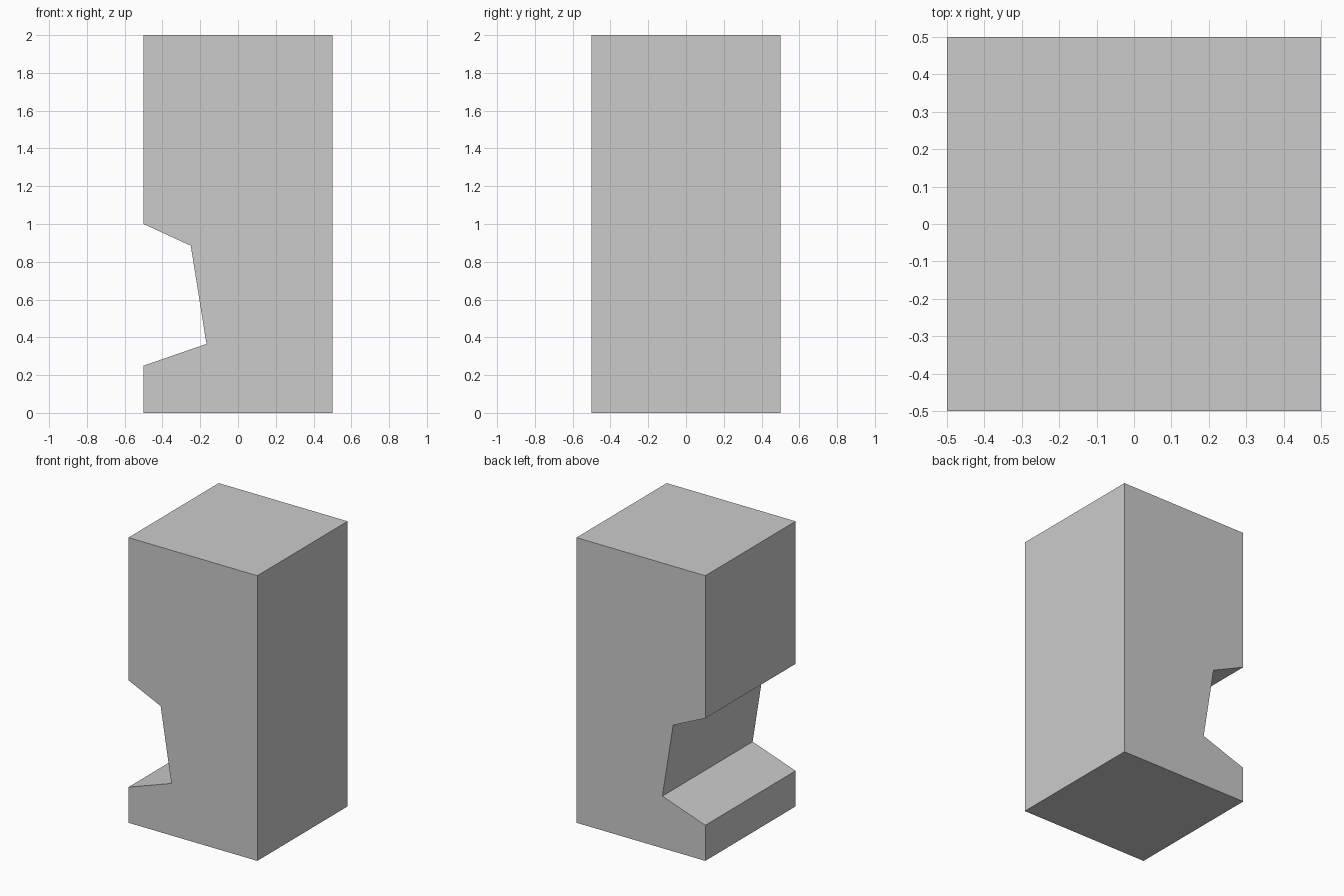
import bpy
import bmesh

if "Cube" in bpy.data.objects:
    bpy.data.objects.remove(bpy.data.objects["Cube"])

# Side outline of the block (x, z), with the notch cut into its left side
PROFILE = [(-0.5, 0), (0.5, 0), (0.5, 2), (-0.5, 2),
           (-0.5, 1), (-0.25, 0.885), (-0.167, 0.365), (-0.5, 0.25)]


def extrude_profile(name, points, y0, y1):
    """Extrude an x-z outline along y into a closed solid."""
    bm = bmesh.new()
    face = bm.faces.new([bm.verts.new((x, y0, z)) for x, z in points])
    result = bmesh.ops.extrude_face_region(bm, geom=[face], use_keep_orig=True)
    moved = [g for g in result["geom"] if isinstance(g, bmesh.types.BMVert)]
    bmesh.ops.translate(bm, verts=moved, vec=(0, y1 - y0, 0))
    bmesh.ops.recalc_face_normals(bm, faces=bm.faces)
    mesh = bpy.data.meshes.new(name)
    bm.to_mesh(mesh)
    bm.free()
    obj = bpy.data.objects.new(name, mesh)
    bpy.context.collection.objects.link(obj)
    return obj


# Notched pillar
extrude_profile("notched_pillar", PROFILE, -0.5, 0.5)
